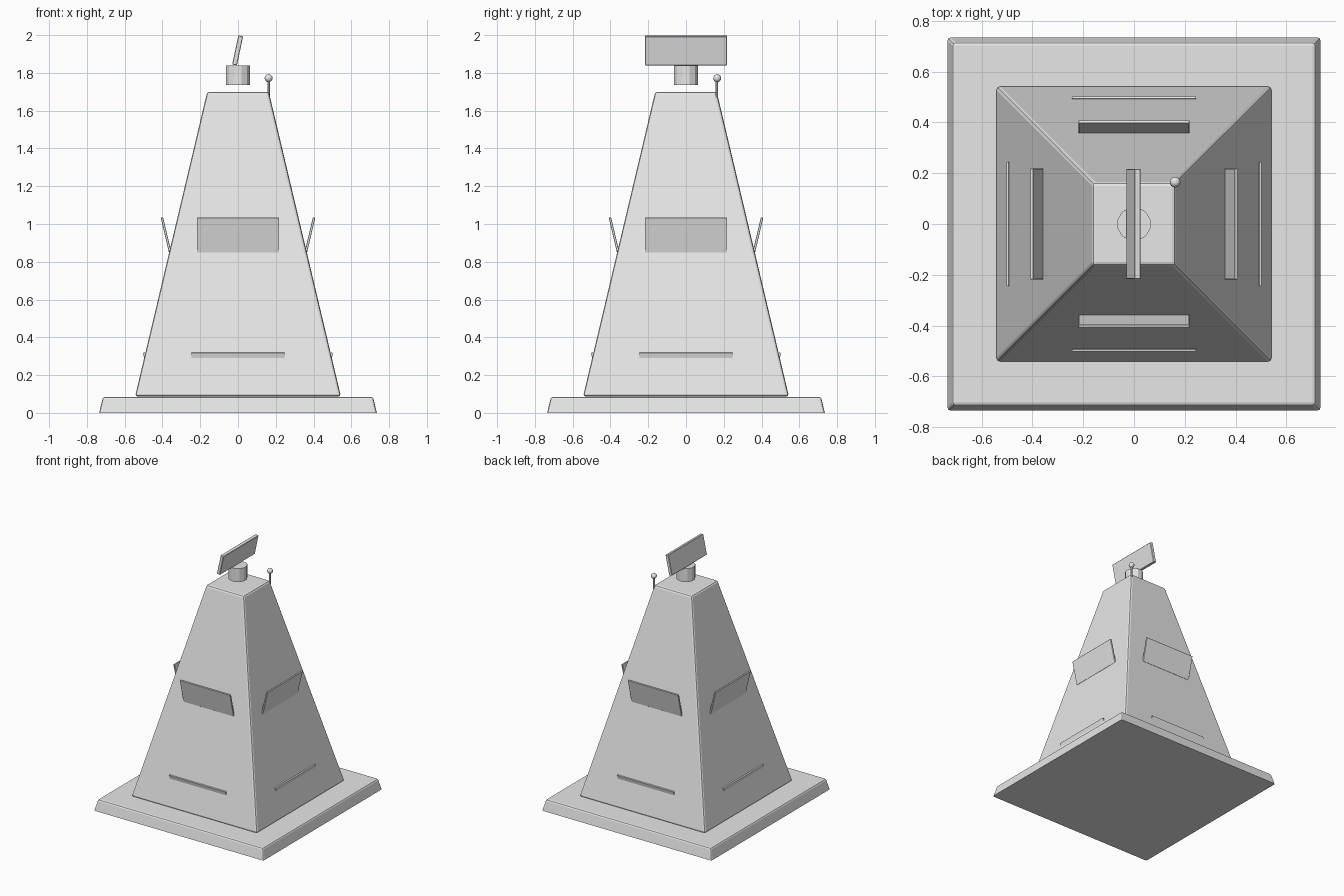
import bpy, bmesh, math
from mathutils import Matrix, Vector

if "Cube" in bpy.data.objects:
    bpy.data.objects.remove(bpy.data.objects["Cube"])

grey = bpy.data.materials.new("plain_grey")
grey.diffuse_color = (0.8, 0.8, 0.8, 1)
grey.use_nodes = True
grey.node_tree.nodes["Principled BSDF"].inputs["Base Color"].default_value = grey.diffuse_color


def finish(name, bm, bevel=0.0, segments=2):
    """Turn a bmesh into a named object with an optional rounded edge."""
    bmesh.ops.recalc_face_normals(bm, faces=bm.faces)
    mesh = bpy.data.meshes.new(name)
    bm.to_mesh(mesh)
    bm.free()
    mesh.materials.append(grey)
    obj = bpy.data.objects.new(name, mesh)
    bpy.context.collection.objects.link(obj)
    if bevel:
        mod = obj.modifiers.new("soft_edges", 'BEVEL')
        mod.width = bevel
        mod.segments = segments
        mod.limit_method = 'ANGLE'
    return obj


def frustum(name, half_low, half_high, z_low, z_high, bevel):
    """Square block that tapers upwards."""
    bm = bmesh.new()
    bmesh.ops.create_cube(bm, size=2)
    for v in bm.verts:
        half, z = (half_high, z_high) if v.co.z > 0 else (half_low, z_low)
        v.co = Vector((v.co.x * half, v.co.y * half, z))
    return finish(name, bm, bevel)


def slab(name, size, place, bevel=0.0):
    """Thin box, scaled and then placed by a matrix."""
    bm = bmesh.new()
    bmesh.ops.create_cube(bm, size=1)
    bmesh.ops.transform(bm, matrix=place @ Matrix.Diagonal((*size, 1)), verts=bm.verts)
    return finish(name, bm, bevel, 1)


def cylinder(name, radius, z_low, z_high, sides, x=0, y=0):
    bm = bmesh.new()
    bmesh.ops.create_cone(bm, cap_ends=True, segments=sides, radius1=radius,
                          radius2=radius, depth=z_high - z_low)
    place = (Matrix.Translation((x, y, (z_low + z_high) / 2))
             @ Matrix.Rotation(math.pi / sides, 4, 'Z'))
    bmesh.ops.transform(bm, matrix=place, verts=bm.verts)
    return finish(name, bm)


# Base plate and tapering tower
base = frustum("base_plate", 0.735, 0.715, 0.0, 0.085, 0.0)
edge = base.modifiers.new("top_edge", 'BEVEL')
edge.width, edge.segments = 0.012, 2
edge.limit_method = 'WEIGHT'
weights = base.data.attributes.new("bevel_weight_edge", 'FLOAT', 'EDGE')
for e in base.data.edges:
    low = all(base.data.vertices[i].co.z < 0.01 for i in e.vertices)
    weights.data[e.index].value = 0.0 if low else 1.0
frustum("tower_body", 0.545, 0.163, 0.087, 1.70, 0.014)

# Outward-leaning panels and narrow ledges on all four sides
for i, side in enumerate(("right", "back", "left", "front")):
    turn = Matrix.Rotation(i * math.pi / 2, 4, 'Z')
    lean = Matrix.Rotation(math.radians(13.3), 4, 'Y')
    slab(side + "_panel", (0.013, 0.436, 0.19),
         turn @ Matrix.Translation((0.381, 0, 0.942)) @ lean, 0.002)
    slab(side + "_ledge", (0.010, 0.49, 0.03),
         turn @ Matrix.Translation((0.495, 0, 0.304)) @ lean)

# Rooftop drum with a tilted scanner panel
cylinder("rooftop_drum", 0.067, 1.735, 1.84, 12)
slab("scanner_panel", (0.026, 0.435, 0.158),
     Matrix.Translation((-0.002, 0, 1.919)) @ Matrix.Rotation(math.radians(12), 4, 'Y'), 0.003)

# Corner antenna with ball tip
cylinder("antenna_rod", 0.007, 1.67, 1.765, 10, 0.162, 0.163)
bm = bmesh.new()
bmesh.ops.create_uvsphere(bm, u_segments=16, v_segments=10, radius=0.021,
                          matrix=Matrix.Translation((0.162, 0.165, 1.772)))
ball = finish("antenna_ball", bm)
ball.data.shade_smooth()
